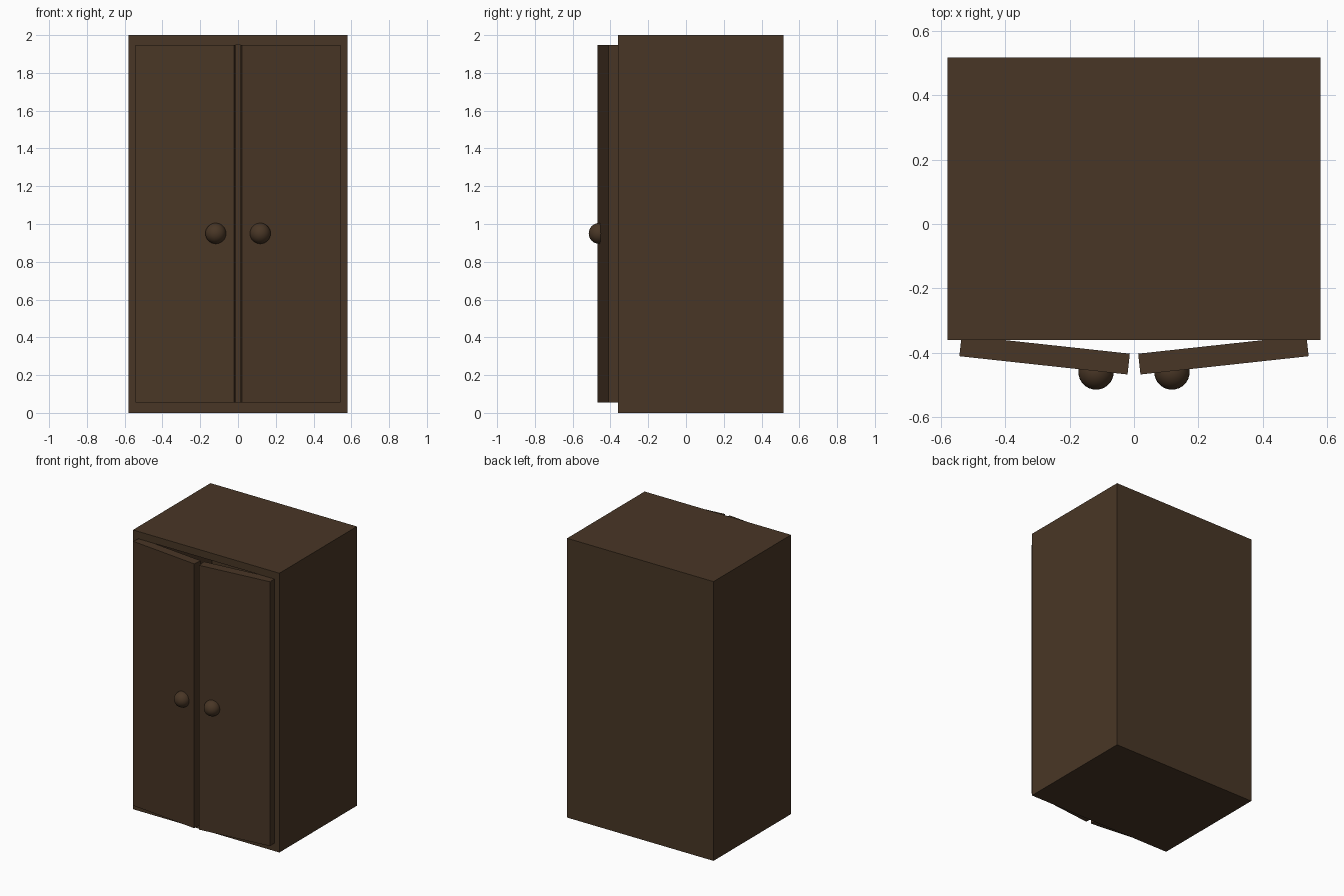
import bpy, bmesh, math
from mathutils import Matrix, Vector

if "Cube" in bpy.data.objects:
    bpy.data.objects.remove(bpy.data.objects["Cube"])

wood = bpy.data.materials.new("dark_wood")
wood.diffuse_color = (0.066, 0.037, 0.019, 1)
wood.use_nodes = True
wood.node_tree.nodes["Principled BSDF"].inputs["Base Color"].default_value = wood.diffuse_color


def finish(name, bm):
    mesh = bpy.data.meshes.new(name)
    bmesh.ops.recalc_face_normals(bm, faces=bm.faces)
    bm.to_mesh(mesh)
    bm.free()
    mesh.materials.append(wood)
    obj = bpy.data.objects.new(name, mesh)
    bpy.context.collection.objects.link(obj)
    return obj


def box(name, lo, hi, matrix=Matrix()):
    lo, hi = Vector(lo), Vector(hi)
    bm = bmesh.new()
    bmesh.ops.create_cube(bm, size=1)
    for v in bm.verts:
        v.co = (lo + hi) / 2 + v.co * (hi - lo)
    bm.transform(matrix)
    return finish(name, bm)


W, FRONT, BACK, H = 0.58, -0.36, 0.517, 2.0
SIDE, BOTTOM, TOP = 0.04, 0.055, 1.948

# Hollow cabinet body: front face inset to a frame, then pushed inwards
bm = bmesh.new()
bmesh.ops.create_cube(bm, size=1)
for v in bm.verts:
    v.co = (v.co.x * 2 * W, BACK if v.co.y > 0 else FRONT, H if v.co.z > 0 else 0)
bm.normal_update()
face = min(bm.faces, key=lambda f: f.normal.y)
bmesh.ops.inset_region(bm, faces=[face], thickness=0.01)
for v in face.verts:
    v.co.x = math.copysign(W - SIDE, v.co.x)
    v.co.z = TOP if v.co.z > 1 else BOTTOM
inner = bmesh.ops.extrude_discrete_faces(bm, faces=[face])["faces"][0]
for v in inner.verts:
    v.co.y = BACK - SIDE
finish("cabinet_body", bm)

# Two doors standing slightly ajar, each hinged at its outer front corner, with a round knob
ANGLE, LENGTH, THICK = math.radians(6.2), 0.526, 0.065
for side, label in ((-1, "left"), (1, "right")):
    turn = Matrix.Translation((side * 0.543, -0.411, 0)) @ Matrix.Rotation(side * ANGLE, 4, 'Z')
    xs = sorted((0, -side * LENGTH))
    box(label + "_door", (xs[0], 0, BOTTOM), (xs[1], THICK, TOP), turn)

    bm = bmesh.new()
    bmesh.ops.create_uvsphere(bm, u_segments=32, v_segments=16, radius=0.055)
    for f in bm.faces:
        f.smooth = True
    knob = finish(label + "_knob", bm)
    knob.location = (side * 0.118, -0.46, 0.95)
